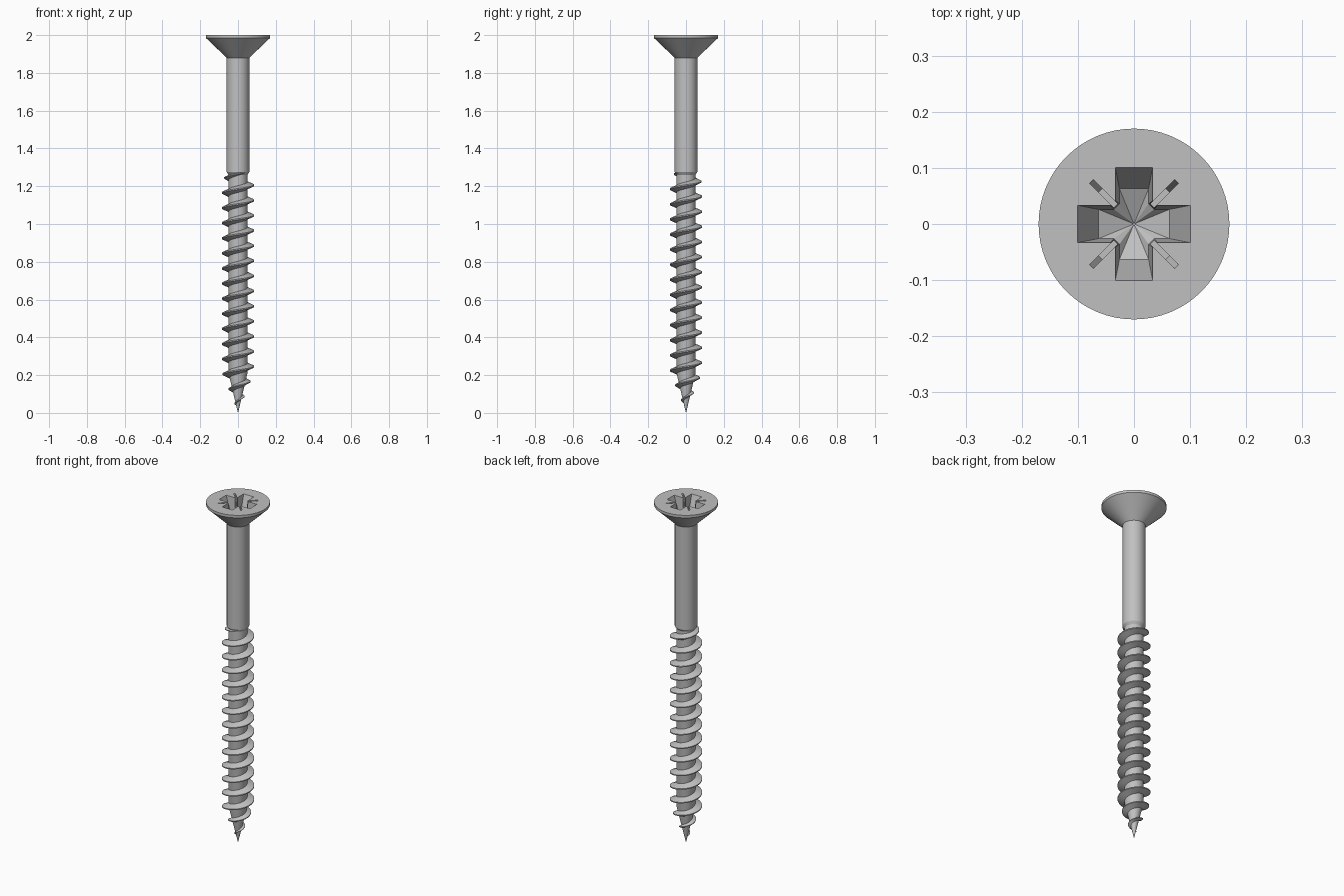
import bpy, bmesh, math
from mathutils import Vector

cube = bpy.data.objects.get("Cube")
if cube:
    bpy.data.objects.remove(cube, do_unlink=True)

steel = bpy.data.materials.new("grey steel")
steel.use_nodes = True
grey = (0.53, 0.53, 0.53, 1)
steel.diffuse_color = grey
steel.node_tree.nodes["Principled BSDF"].inputs["Base Color"].default_value = grey

SEGMENTS = 64
PITCH = 0.08
TAPER_Z, CORE_R, SHANK_R, HEAD_R = 0.21, 0.05, 0.06, 0.17
THREAD_TOP = 1.275


def finish(bm, name):
    bmesh.ops.recalc_face_normals(bm, faces=bm.faces)
    mesh = bpy.data.meshes.new(name)
    bm.to_mesh(mesh)
    bm.free()
    mesh.materials.append(steel)
    obj = bpy.data.objects.new(name, mesh)
    bpy.context.collection.objects.link(obj)
    return obj


def loft(bm, rings, close=True):
    """Skin a list of equal-length point rings; cap both ends."""
    loops = [[bm.verts.new(p) for p in ring] for ring in rings]
    n = len(loops[0])
    for a, b in zip(loops, loops[1:]):
        for i in range(n):
            j = (i + 1) % n
            bm.faces.new((a[i], a[j], b[j], b[i]))
    if close:
        bm.faces.new(loops[0])
        bm.faces.new(loops[-1])
    return loops


def circle(r, z):
    return [(r * math.cos(a), r * math.sin(a), z)
            for a in (math.tau * i / SEGMENTS for i in range(SEGMENTS))]


def cross(reach, half, corner, z):
    """Plus-shaped outline with chamfered inner corners."""
    quarter = [(reach, -half), (reach, half), (corner, half), (half, corner)]
    pts = []
    for k in range(4):
        c, s = round(math.cos(k * math.pi / 2)), round(math.sin(k * math.pi / 2))
        pts += [(x * c - y * s, x * s + y * c, z) for x, y in quarter]
    return pts


def smooth(obj):
    obj.data.shade_smooth()
    obj.data.set_sharp_from_angle(angle=math.radians(30))


# Head, shank, core and point as one turned body
bm = bmesh.new()
profile = [(0.0005, 0), (CORE_R, TAPER_Z), (CORE_R, THREAD_TOP - 0.015), (SHANK_R, THREAD_TOP),
           (SHANK_R, 1.88), (HEAD_R, 1.985), (HEAD_R, 2)]
loft(bm, [circle(r, z) for r, z in profile])
body = finish(bm, "screw_body")

# Cross recess with a pointed floor
bm = bmesh.new()
rings = loft(bm, [cross(0.104, 0.034, 0.042, 2.01),
                  cross(0.063, 0.026, 0.036, 1.9)], close=False)
bm.faces.new(rings[0])
apex = bm.verts.new((0, 0, 1.87))
floor = rings[-1]
for i, v in enumerate(floor):
    bm.faces.new((v, floor[(i + 1) % len(floor)], apex))
recess = finish(bm, "recess_cutter")

# Four thin diagonal slits between the arms
bm = bmesh.new()
for k in range(4):
    a = math.pi / 4 + k * math.pi / 2
    out = Vector((math.cos(a), math.sin(a), 0))
    side = Vector((-out.y, out.x, 0)) * 0.0045
    rows = []
    for z, far in ((2.01, 0.11), (1.92, 0.085)):
        up = Vector((0, 0, z))
        rows.append([out * 0.03 - side + up, out * far - side + up,
                     out * far + side + up, out * 0.03 + side + up])
    loft(bm, rows)
slits = finish(bm, "slit_cutter")

for cutter in (recess, slits):
    mod = body.modifiers.new(cutter.name, 'BOOLEAN')
    mod.operation = 'DIFFERENCE'
    mod.solver = 'EXACT'
    mod.object = cutter
    cutter.hide_render = True
bpy.context.view_layer.update()
cut = bpy.data.meshes.new_from_object(
    body.evaluated_get(bpy.context.evaluated_depsgraph_get()))
body.modifiers.clear()
body.data = cut
for cutter in (recess, slits):
    bpy.data.objects.remove(cutter, do_unlink=True)
smooth(body)

# Right-handed helical thread, tapering at the point and fading at the top
bm = bmesh.new()
steps_per_turn = 40
z_low = 0.045
count = int((THREAD_TOP - z_low) / PITCH * steps_per_turn)
rings = []
for i in range(count + 1):
    z = z_low + i * PITCH / steps_per_turn
    a = math.tau * (z - 1.205) / PITCH
    core = CORE_R * min(1, z / TAPER_Z)
    crest = min(0.086, 0.4 * z, SHANK_R + (THREAD_TOP - z) * 0.45)
    base = 0.02 * min(1, (crest - core) / 0.03)
    tip = base * 0.15
    section = [(core * 0.9, -base), (crest, -tip), (crest, tip), (core * 0.9, base)]
    rings.append([(r * math.cos(a), r * math.sin(a), z + h) for r, h in section])
loft(bm, rings)
smooth(finish(bm, "thread"))
